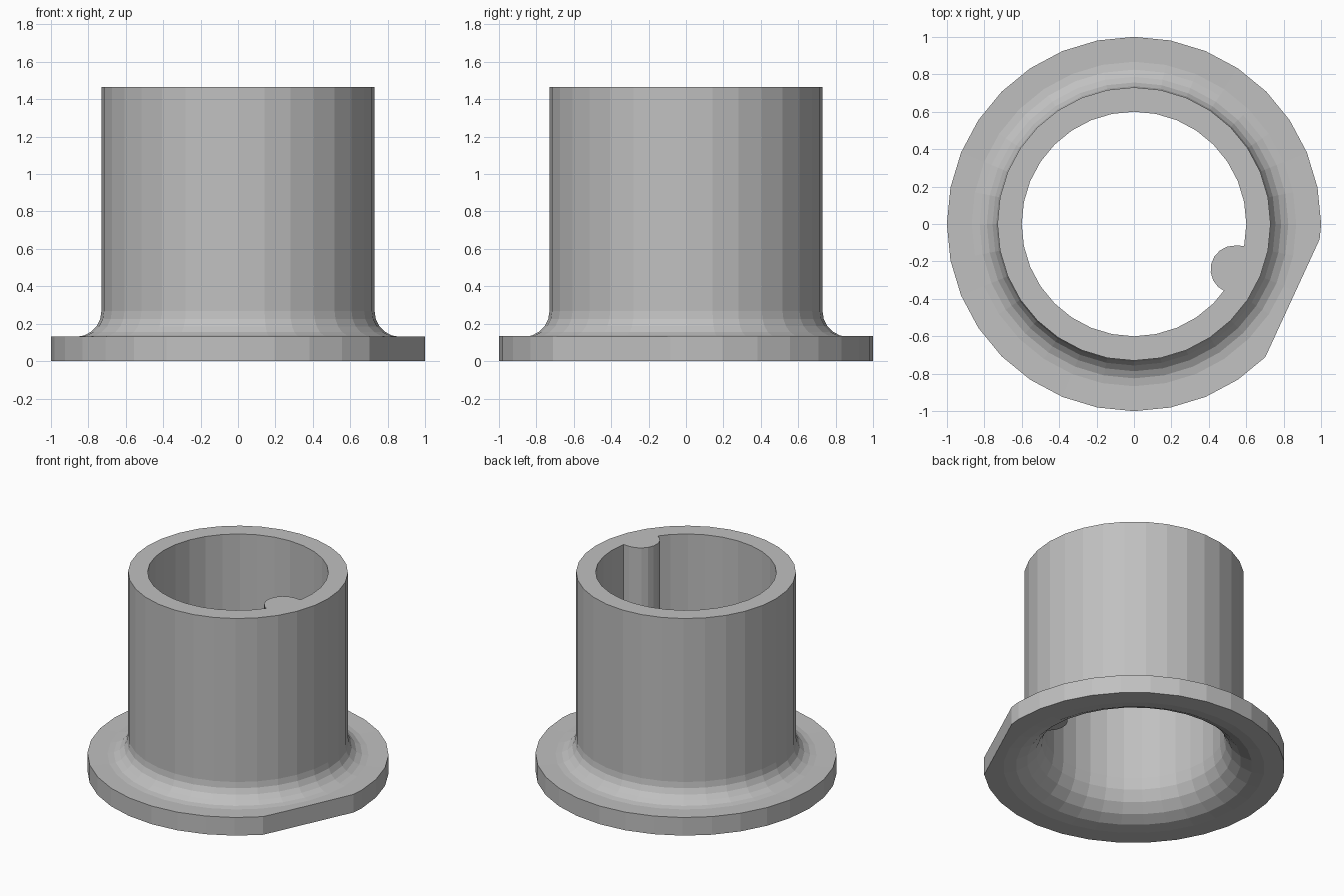
import bpy, bmesh
from math import sin, cos, pi, radians
from mathutils import Vector

cube = bpy.data.objects.get("Cube")
if cube:
    bpy.data.objects.remove(cube)

SIDES = 32
HEIGHT = 1.465
BORE, TUBE = 0.6, 0.73
FLANGE = 0.133
BEND = 0.867        # radius at which both fillets meet the flat flange
BEND_Z = 0.267      # height at which both fillets meet the straight tube
STEPS = 5

gray = bpy.data.materials.new("plain gray")
gray.use_nodes = True
colour = (0.53, 0.53, 0.53, 1)
gray.diffuse_color = colour
gray.node_tree.nodes["Principled BSDF"].inputs["Base Color"].default_value = colour


def finish(name, bm):
    bmesh.ops.recalc_face_normals(bm, faces=bm.faces)
    mesh = bpy.data.meshes.new(name)
    bm.to_mesh(mesh)
    bm.free()
    mesh.materials.append(gray)
    obj = bpy.data.objects.new(name, mesh)
    bpy.context.collection.objects.link(obj)
    return obj


def fillet(radius):
    """Quarter arc from the tube wall down to the flange, as (r, z)."""
    angles = [pi / 2 * i / STEPS for i in range(STEPS + 1)]
    return [(BEND - radius * cos(a), BEND_Z - radius * sin(a)) for a in angles]


def polar(r, a, z=0):
    return Vector((r * cos(a), r * sin(a), z))


# Flanged tube: lathe a closed wall section with concentric fillets
outer = [(TUBE, HEIGHT)] + fillet(BEND - TUBE) + [(1, FLANGE)]
inner = [(BORE, HEIGHT)] + fillet(BEND - BORE) + [(1, 0)]
section = outer + inner[::-1]
bm = bmesh.new()
rings = [[bm.verts.new(polar(r, 2 * pi * i / SIDES, z)) for r, z in section]
         for i in range(SIDES)]
for i, ring in enumerate(rings):
    following = rings[(i + 1) % SIDES]
    for j in range(len(section)):
        k = (j + 1) % len(section)
        bm.faces.new((ring[j], following[j], following[k], ring[k]))

# Flat cut on the flange rim
start, end = polar(1, radians(-4)), polar(1, radians(-45.5))
bmesh.ops.bisect_plane(bm, geom=bm.verts[:] + bm.edges[:] + bm.faces[:],
                       plane_co=start, plane_no=start + end, clear_outer=True)
bmesh.ops.holes_fill(bm, edges=[e for e in bm.edges if e.is_boundary], sides=0)
finish("flanged_tube", bm)

# Round key running up the bore
profile = []
for i in range(9):
    a = radians(88 + 158 * i / 8)
    profile.append(Vector((0.537, -0.243, 0)) + polar(0.128, a))
profile += [polar(BORE, -2 * pi * n / SIDES) for n in (3, 2, 1)]
bm = bmesh.new()
base = bm.faces.new([bm.verts.new(p + Vector((0, 0, BEND_Z))) for p in profile])
top = bmesh.ops.extrude_face_region(bm, geom=[base], use_keep_orig=True)
bmesh.ops.translate(bm, vec=(0, 0, HEIGHT - BEND_Z),
                    verts=[v for v in top["geom"] if isinstance(v, bmesh.types.BMVert)])
finish("bore_key", bm)
